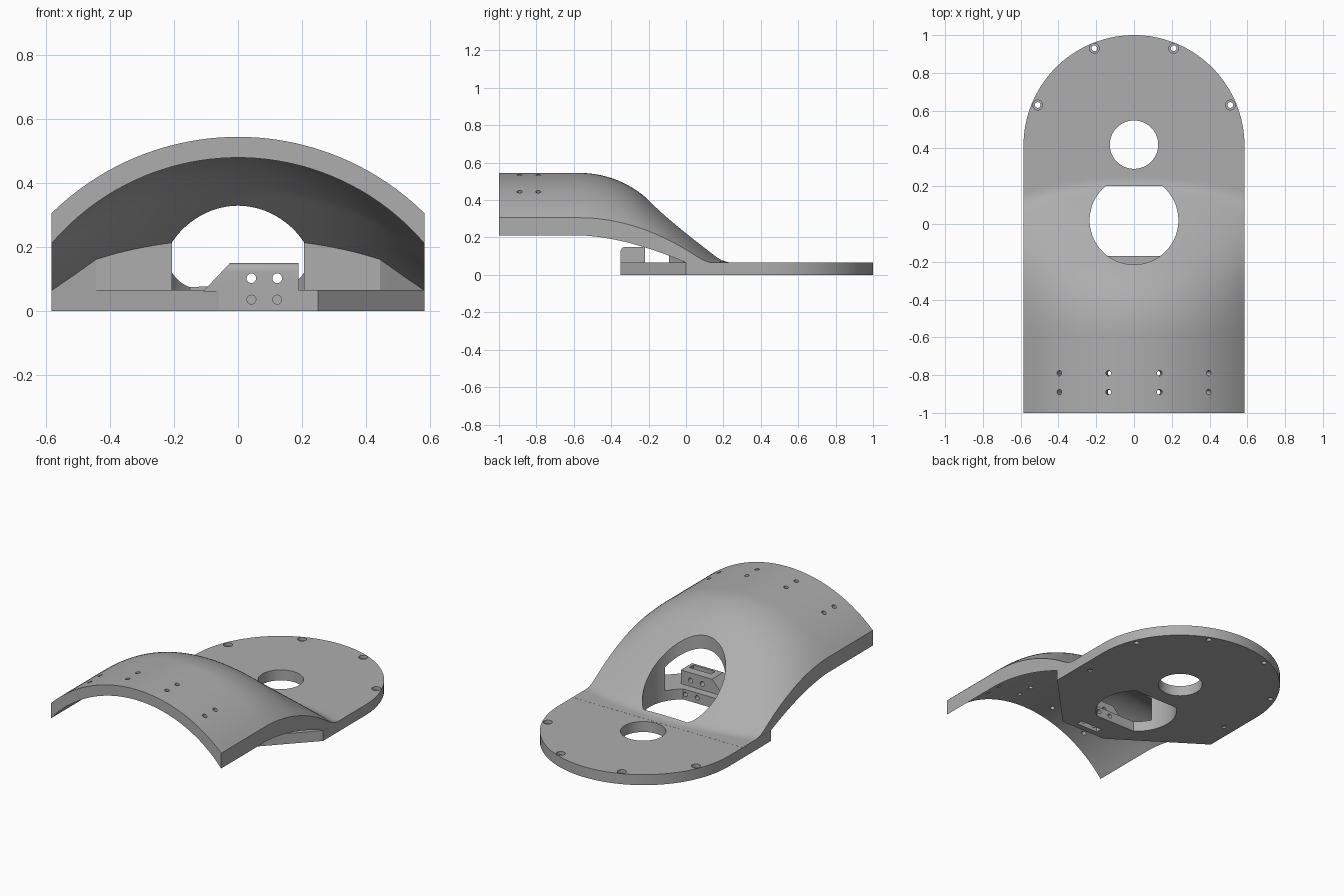
import bpy, bmesh, math
from mathutils import Matrix, Vector

if "Cube" in bpy.data.objects:
    bpy.data.objects.remove(bpy.data.objects["Cube"])

HW, T = 0.585, 0.065          # half width, plate thickness
grey = bpy.data.materials.new("matte_grey")
grey.diffuse_color = (0.42, 0.42, 0.42, 1)
grey.use_nodes = True
grey.node_tree.nodes["Principled BSDF"].inputs["Base Color"].default_value = grey.diffuse_color


def add(name, bm):
    bmesh.ops.recalc_face_normals(bm, faces=bm.faces)
    me = bpy.data.meshes.new(name)
    bm.to_mesh(me)
    bm.free()
    ob = bpy.data.objects.new(name, me)
    bpy.context.collection.objects.link(ob)
    me.materials.append(grey)
    return ob


def prism(name, pts, lo, hi, axis="z"):
    """Extrude a closed outline along z, or an x-z outline along y."""
    bm = bmesh.new()
    at = (lambda p, h: (p[0], p[1], h)) if axis == "z" else (lambda p, h: (p[0], h, p[1]))
    f = bm.faces.new([bm.verts.new(at(p, lo)) for p in pts])
    ex = bmesh.ops.extrude_face_region(bm, geom=[f])
    d = Vector((0, 0, hi - lo)) if axis == "z" else Vector((0, hi - lo, 0))
    bmesh.ops.translate(bm, vec=d, verts=[v for v in ex["geom"] if isinstance(v, bmesh.types.BMVert)])
    return add(name, bm)


def rod(loc, r, depth, rot=(0, 0), r2=None):
    """Cutter cylinder; rot is (angle, axis)."""
    bm = bmesh.new()
    m = Matrix.Translation(loc)
    if rot[0]:
        m = m @ Matrix.Rotation(rot[0], 4, rot[1])
    bmesh.ops.create_cone(bm, cap_ends=True, segments=24, radius1=r, radius2=r2 or r, depth=depth, matrix=m)
    return add("cutter", bm)


def circle(cx, cy, r, n=72, lo=-9, hi=9):
    """Circle outline clipped flat at lo and hi in y."""
    pts = []
    for i in range(n):
        a = 2 * math.pi * i / n
        x, y = cx + r * math.cos(a), cy + r * math.sin(a)
        for lim, over in ((lo, y < lo), (hi, y > hi)):
            if over:
                w = math.sqrt(r * r - (lim - cy) ** 2)
                x, y = math.copysign(w, x - cx) + cx, lim
        if not pts or (Vector(pts[-1]) - Vector((x, y))).length > 1e-4:
            pts.append((x, y))
    return pts


def finish(ob, cutters, bevel=None):
    """Apply the cuts, remove the cutters and shade."""
    for c in cutters:
        c.hide_render = True
        m = ob.modifiers.new("cut", "BOOLEAN")
        m.operation, m.solver, m.object = "DIFFERENCE", "EXACT", c
    bpy.context.view_layer.update()
    dg = bpy.context.evaluated_depsgraph_get()
    me = bpy.data.meshes.new_from_object(ob.evaluated_get(dg))
    ob.modifiers.clear()
    ob.data = me
    for c in cutters:
        bpy.data.objects.remove(c)
    bpy.ops.object.select_all(action="DESELECT")
    ob.select_set(True)
    bpy.context.view_layer.objects.active = ob
    bpy.ops.object.shade_smooth_by_angle(angle=math.radians(30))


# Arched surface: crown and rim heights along y, circular across x
def crown(y, r, bend=math.radians(39.5), y0=-0.57):
    d = y - y0
    if d <= 0:
        return r
    if d < r * math.sin(bend):
        return math.sqrt(r * r - d * d)
    return r * math.cos(bend) - (d - r * math.sin(bend)) * math.tan(bend)


def rim(y, top, drop, run, p):
    return top - drop * (max(0, y + 0.57) / run) ** p


def arch(c, e, x, R):
    f = lambda v: R - math.sqrt(R * R - v * v)
    return c - (c - e) * f(x) / f(HW)


def outer(x, y, k=0.03):
    d = arch(crown(y, 0.545), rim(y, 0.305, 0.235, 0.67, 2), x, 0.833) - T
    if d > k:
        return T + d
    return T + (0 if d < -k else (d + k) ** 2 / (4 * k)) + 0.0005


def inner(x, y):
    z = arch(crown(y, 0.48), rim(y, 0.21, 0.145, 0.57, 1.7), x, 0.768)
    return max(0.03, min(z, outer(x, y) - 0.02))


def slab(name, hw, ystart, yend, top, bottom, nx, ny):
    """Closed solid between two height functions."""
    bm = bmesh.new()
    g = []
    for i in range(nx + 1):
        x = -hw + 2 * hw * i / nx
        col = []
        for j in range(ny + 1):
            y = ystart(x) + (yend - ystart(x)) * j / ny
            col.append((bm.verts.new((x, y, bottom(x, y))), bm.verts.new((x, y, top(x, y)))))
        g.append(col)
    for i in range(nx):
        for j in range(ny):
            q = (g[i][j], g[i + 1][j], g[i + 1][j + 1], g[i][j + 1])
            for s in (0, 1):
                bm.faces.new([v[s] for v in q])
    walls = [(g[i][j], g[i + 1][j]) for i in range(nx) for j in (0, ny)]
    walls += [(g[i][j], g[i][j + 1]) for j in range(ny) for i in (0, nx)]
    for a, b in walls:
        bm.faces.new((a[0], b[0], b[1], a[1]))
    return add(name, bm)


# Arched shell with the large opening and two rows of radial holes
shell = slab("arched_shell", 0.5845, lambda x: -1, 0.28, outer, inner, 40, 72)
cuts = [prism("cutter", circle(0, 0.02, 0.235, hi=0.2), -0.2, 0.8)]
for x in (-0.38, -0.13, 0.13, 0.38):
    a = math.asin(x / 0.8)
    for y in (-0.79, -0.89):
        cuts.append(rod((x, y, -0.288 + 0.8 * math.cos(a)), 0.014, 0.2, (a, "Y")))
finish(shell, cuts)

# Solid support under the arch, with slanted front corners
support = slab("arch_support", 0.58, lambda x: -min(0.09, (0.58 - abs(x)) * 0.667), 0.25,
               lambda x, y: (inner(x, y) + outer(x, y)) / 2, lambda x, y: 0.01, 60, 16)
finish(support, [prism("cutter", circle(0, 0.02, 0.235, hi=0.2), -0.2, 0.8)])

# Base plate: round back, tapered front
outline = [(HW * math.cos(math.pi * i / 64), 0.415 + HW * math.sin(math.pi * i / 64)) for i in range(65)]
outline += [(-HW, 0), (-0.06, -0.35), (0.25, -0.35), (HW, 0)]
plate = prism("base_plate", outline, 0, T)
cuts = [prism("cutter", circle(0, 0.02, 0.235, lo=-0.17, hi=0.2), -0.2, 0.8),
        prism("cutter", circle(0, 0.42, 0.128), -0.2, 0.3)]
for s in (-1, 1):
    for x, y in ((0.21, 0.93), (0.51, 0.63), (0.51, 0.21)):
        cuts.append(rod((s * x, y, 0.03), 0.015, 0.3))
        cuts.append(rod((s * x, y, 0.095), 0.026, 0.1))
for x in (0.042, 0.123):
    cuts.append(rod((x, -0.3, 0.035), 0.014, 0.3, (math.pi / 2, "X")))
slot = [(0.02, -0.315), (0.17, -0.315), (0.17, -0.275), (0.02, -0.275)]
cuts.append(prism("cutter", slot, -0.1, 0.3))
finish(plate, cuts)

# Clamp block on the front of the plate, sloped on one side
block = prism("clamp_block", [(-0.11, 0.06), (0.19, 0.06), (0.19, 0.15), (-0.025, 0.15)], -0.3495, -0.22, "y")
bm = bmesh.new()
bm.from_mesh(block.data)
edge = [e for e in bm.edges if all(v.co.z > 0.14 and v.co.y < -0.3 for v in e.verts)]
bmesh.ops.bevel(bm, geom=edge, offset=0.025, segments=5, profile=0.5, affect="EDGES")
bm.to_mesh(block.data)
bm.free()
cuts = [rod((x, -0.3, 0.102), 0.015, 0.4, (math.pi / 2, "X")) for x in (0.042, 0.123)]
cuts.append(prism("cutter", slot, -0.1, 0.3))
finish(block, cuts)
